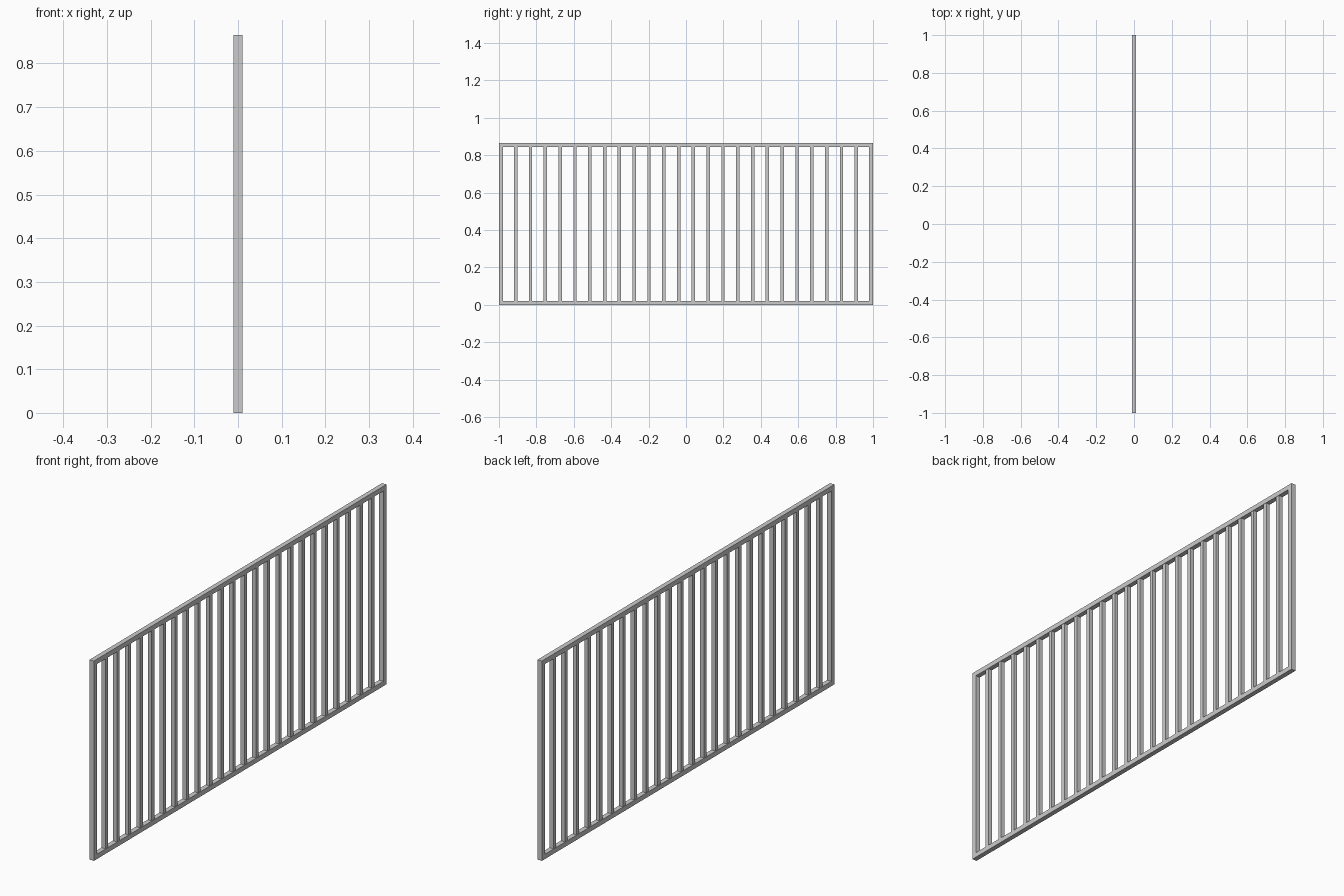
import bpy

if "Cube" in bpy.data.objects:
    bpy.data.objects.remove(bpy.data.objects["Cube"])

L, H = 2.0, 0.865      # overall length and height
T = 0.021              # frame section
B = 0.018              # bar section
INTERVALS = 25


def box(name, size, loc):
    bpy.ops.mesh.primitive_cube_add(size=1, location=loc)
    o = bpy.context.object
    o.name = name
    o.scale = size
    bpy.ops.object.transform_apply(location=False, rotation=False, scale=True)
    return o


# Horizontal rails
box("bottom_rail", (T, L, T), (0, 0, T / 2))
box("top_rail", (T, L, T), (0, 0, H - T / 2))

# End posts between the rails
end = L / 2 - T / 2
for name, s in (("left_post", -1), ("right_post", 1)):
    box(name, (T, T, H - 2 * T), (0, s * end, H / 2))

# Evenly spaced upright bars
step = 2 * end / INTERVALS
for i in range(1, INTERVALS):
    box(f"bar_{i:02d}", (B, B, H - 2 * T), (0, -end + i * step, H / 2))
